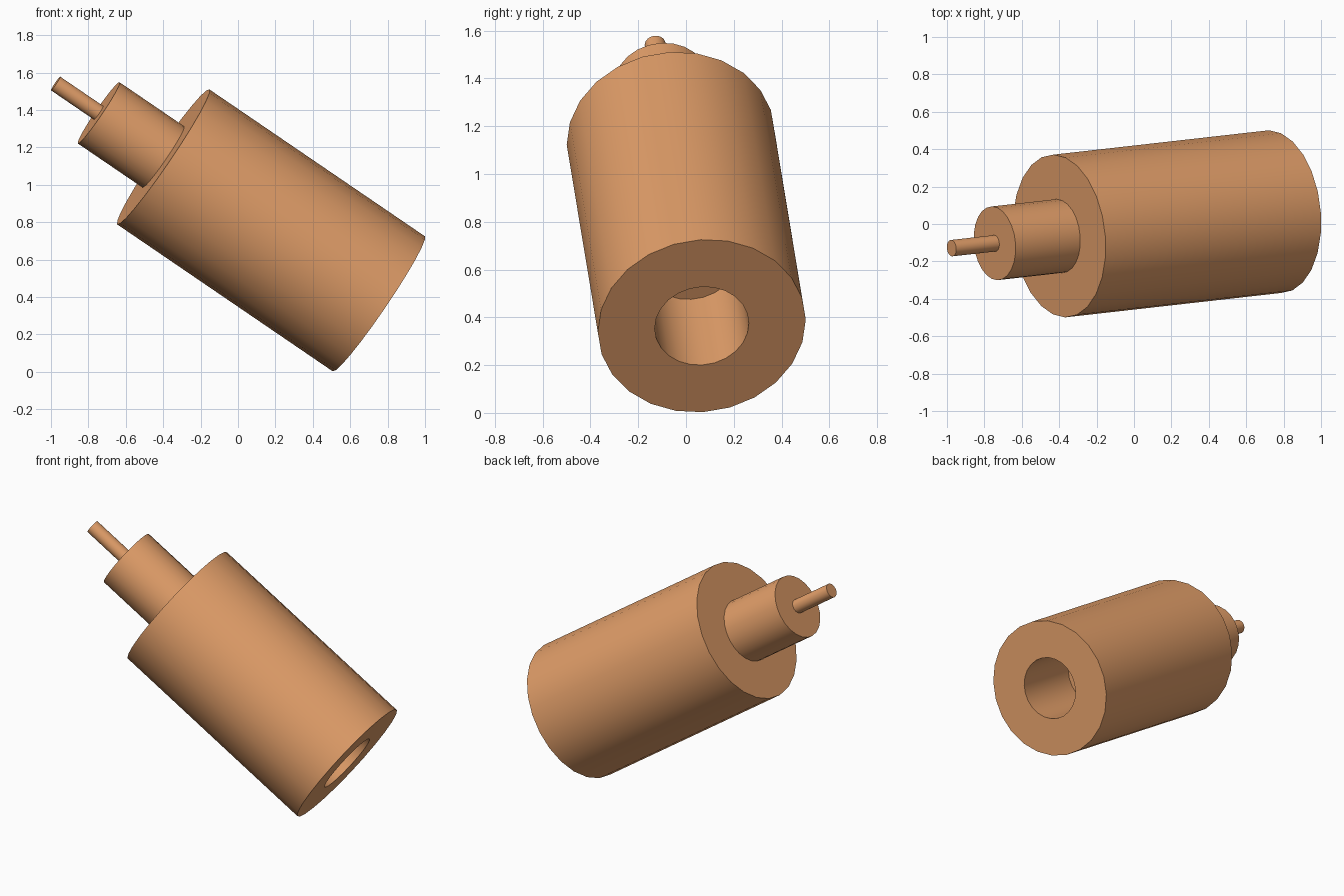
import bpy, bmesh, math
from mathutils import Vector, Matrix

if "Cube" in bpy.data.objects:
    bpy.data.objects.remove(bpy.data.objects["Cube"])

SIDES = 24
PHASE = math.radians(-4.2)


def lathe(name, profile, matrix, mat):
    """Revolve (radius, height) points about local z; radius 0 closes an end."""
    bm = bmesh.new()
    rings = []
    for r, h in profile:
        ring = []
        for i in range(SIDES):
            a = PHASE + i * math.tau / SIDES
            ring.append(bm.verts.new((r * math.cos(a), r * math.sin(a), h)))
        rings.append(ring)
    for a, b in zip(rings, rings[1:]):
        for i in range(SIDES):
            j = (i + 1) % SIDES
            bm.faces.new((a[i], a[j], b[j], b[i]))
    # flat caps: floor of the bore and end of the pin
    bm.faces.new(rings[0])
    bm.faces.new(rings[-1])
    bmesh.ops.recalc_face_normals(bm, faces=bm.faces)
    me = bpy.data.meshes.new(name)
    bm.to_mesh(me)
    bm.free()
    me.materials.append(mat)
    ob = bpy.data.objects.new(name, me)
    bpy.context.collection.objects.link(ob)
    ob.matrix_world = matrix
    bpy.context.view_layer.objects.active = ob
    ob.select_set(True)
    bpy.ops.object.shade_smooth_by_angle(angle=math.radians(30))
    return ob


copper = bpy.data.materials.new("copper")
copper.diffuse_color = (0.75, 0.34, 0.14, 1)
copper.use_nodes = True
copper.node_tree.nodes["Principled BSDF"].inputs["Base Color"].default_value = copper.diffuse_color

# tilted axis running from the bored end up to the pin
axis = Vector((-0.823, -0.093, 0.561)).normalized()
up = (Vector((0, 0, 1)) - axis * axis.z).normalized()
side = axis.cross(up)
frame = Matrix((up, side, axis)).transposed().to_4x4()
frame.translation = (0.7525, 0.066, 0.364)

# blind bore, wide body, neck and thin pin as one stepped solid
lathe("stepped_shaft", [
    (0.198, 0.49), (0.198, 0.0),
    (0.437, 0.0), (0.437, 1.40),
    (0.198, 1.40), (0.198, 1.82),
    (0.044, 1.82), (0.044, 2.10),
], frame, copper)
